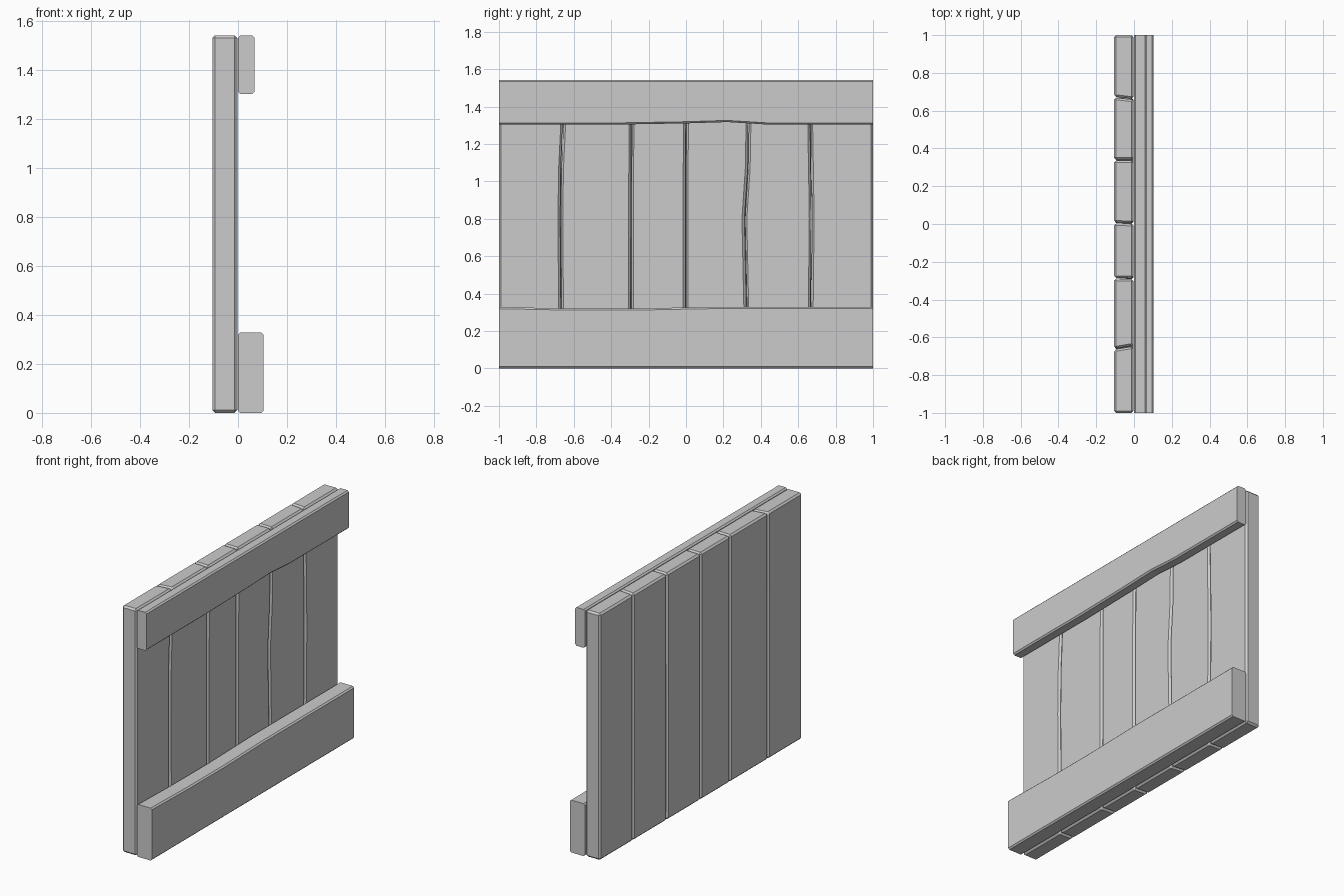
import bpy, bmesh

if "Cube" in bpy.data.objects:
    bpy.data.objects.remove(bpy.data.objects["Cube"])


def loft(name, rings, bevel, keep=lambda e: True):
    """Skin four-corner rings into a beam and chamfer its sharp edges."""
    bm = bmesh.new()
    rows = [[bm.verts.new(p) for p in ring] for ring in rings]
    bm.faces.new(rows[0])
    bm.faces.new(rows[-1][::-1])
    for a, b in zip(rows, rows[1:]):
        for i in range(4):
            j = (i + 1) % 4
            bm.faces.new((a[i], b[i], b[j], a[j]))
    bmesh.ops.recalc_face_normals(bm, faces=bm.faces)
    edges = [e for e in bm.edges if e.calc_face_angle(0) > 0.7 and keep(e)]
    bmesh.ops.bevel(bm, geom=edges, offset=bevel, segments=1, profile=0.5, affect='EDGES')
    mesh = bpy.data.meshes.new(name)
    bm.to_mesh(mesh)
    bm.free()
    obj = bpy.data.objects.new(name, mesh)
    bpy.context.collection.objects.link(obj)
    return obj


# Upright planks: seam y on the back and on the worn front at each height
HEIGHTS = [0, 0.33, 0.8, 1.07, 1.543]
SEAMS = [
    (-1.0, [-1.0] * 5),
    (-0.662, [-0.667, -0.668, -0.672, -0.668, -0.645]),
    (-0.287, [-0.295, -0.295, -0.294, -0.293, -0.29]),
    (0.005, [-0.002, -0.002, -0.002, -0.002, 0.003]),
    (0.338, [0.325, 0.322, 0.312, 0.33, 0.338]),
    (0.672, [0.667, 0.667, 0.672, 0.668, 0.66]),
    (1.0, [1.0] * 5),
]
BACK, FRONT = -0.105, -0.003
for k in range(6):
    (b0, f0), (b1, f1) = SEAMS[k], SEAMS[k + 1]
    g0 = 0.002 if k > 0 else 0
    g1 = 0.002 if k < 5 else 0
    rings = [[(BACK, b0 + g0, z), (FRONT, f0[i] + g0, z),
              (FRONT, f1[i] - g1, z), (BACK, b1 - g1, z)]
             for i, z in enumerate(HEIGHTS)]
    loft(f"plank_{k + 1}", rings, 0.011)


# Horizontal rails with a slightly worn inner edge
def rail(name, depth, ys, lows, highs):
    rings = [[(0, y, lo), (depth, y, lo), (depth, y, hi), (0, y, hi)]
             for y, lo, hi in zip(ys, lows, highs)]
    loft(name, rings, 0.009, lambda e: abs(e.verts[0].co.y - e.verts[1].co.y) > 0.01)


rail("top_rail", 0.067, [-1, -0.4, 0, 0.22, 0.43, 1],
     [1.303, 1.303, 1.31, 1.317, 1.304, 1.303], [1.543] * 6)
rail("bottom_rail", 0.104, [-1, -0.65, -0.3, 0.12, 1],
     [0] * 5, [0.328, 0.321, 0.32, 0.328, 0.328])
